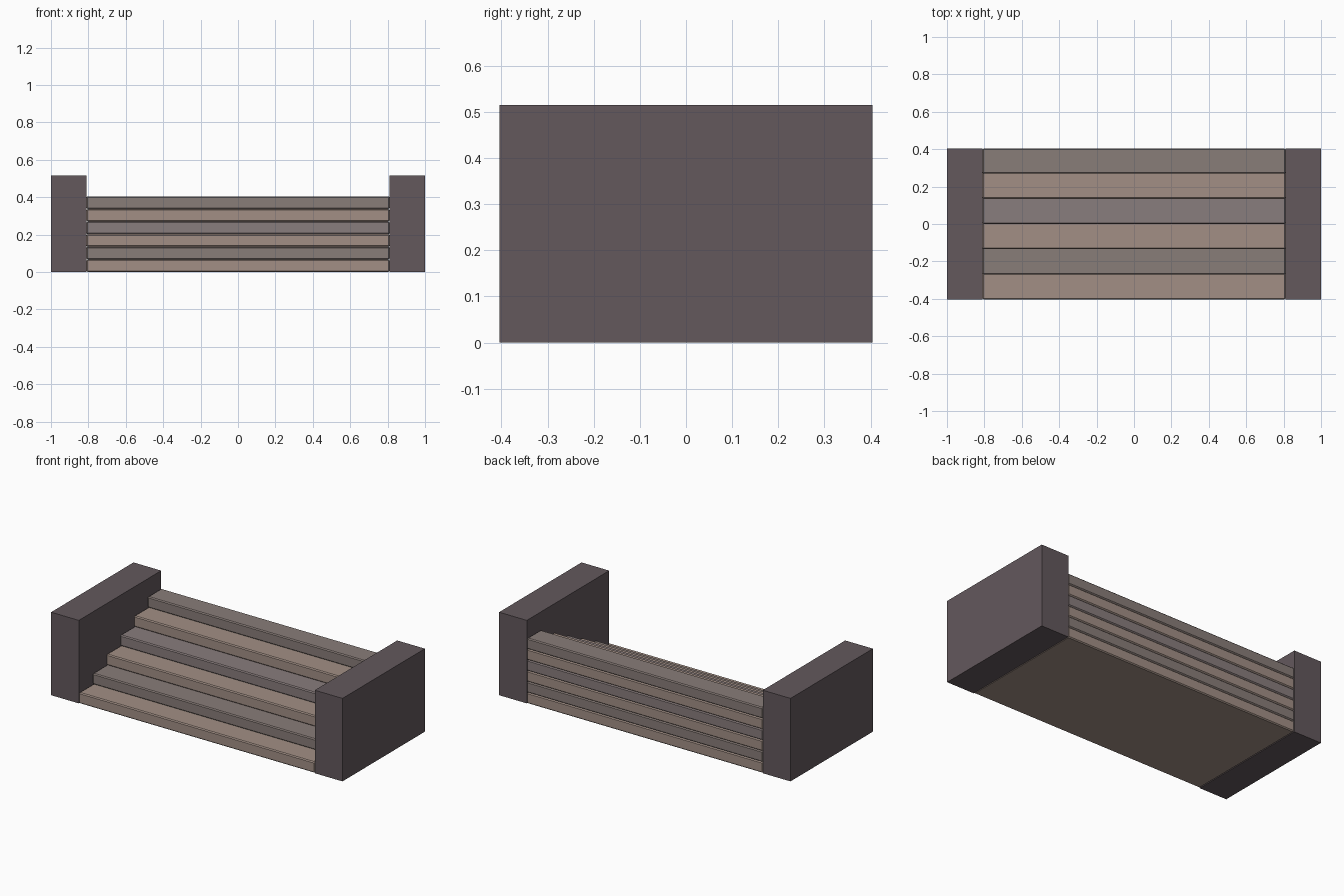
import bpy

if "Cube" in bpy.data.objects:
    bpy.data.objects.remove(bpy.data.objects["Cube"])

HALF_Y = 0.404      # half depth of the whole staircase
INNER_X = 0.81      # inner face of the side walls
STEPS = 6
RISE = 0.405 / STEPS
TREAD = 2 * HALF_Y / STEPS


def material(name, rgb):
    mat = bpy.data.materials.new(name)
    mat.diffuse_color = (*rgb, 1)
    mat.use_nodes = True
    mat.node_tree.nodes["Principled BSDF"].inputs["Base Color"].default_value = mat.diffuse_color
    return mat


def box(name, lo, hi, mat, bevel=0):
    bpy.ops.mesh.primitive_cube_add(size=1, location=[(a + b) / 2 for a, b in zip(lo, hi)])
    ob = bpy.context.object
    ob.name = name
    ob.scale = [b - a for a, b in zip(lo, hi)]
    bpy.ops.object.transform_apply(location=False, rotation=False, scale=True)
    ob.data.materials.append(mat)
    if bevel:
        mod = ob.modifiers.new("chamfer", 'BEVEL')
        mod.width = bevel
        mod.segments = 1
    return ob


wall_mat = material("dark_stone", (0.125, 0.098, 0.108))
warm_mat = material("warm_stone", (0.36, 0.275, 0.235))
grey_mats = [material("grey_stone", (0.25, 0.205, 0.19)),
             material("mauve_stone", (0.25, 0.205, 0.205))]

# side walls
for side, label in ((-1, "left"), (1, "right")):
    x0, x1 = sorted((side * INNER_X, side * 1.0))
    box(f"{label}_wall", (x0, -HALF_Y, 0), (x1, HALF_Y, 0.515), wall_mat)

# stacked slabs, each set back one tread and all flush at the rear
for i in range(STEPS):
    mat = warm_mat if i % 2 == 0 else grey_mats[(i // 2) % 2]
    box(f"step_{i + 1}",
        (-INNER_X, -HALF_Y + i * TREAD, i * RISE),
        (INNER_X, HALF_Y, (i + 1) * RISE), mat, bevel=0.006)
